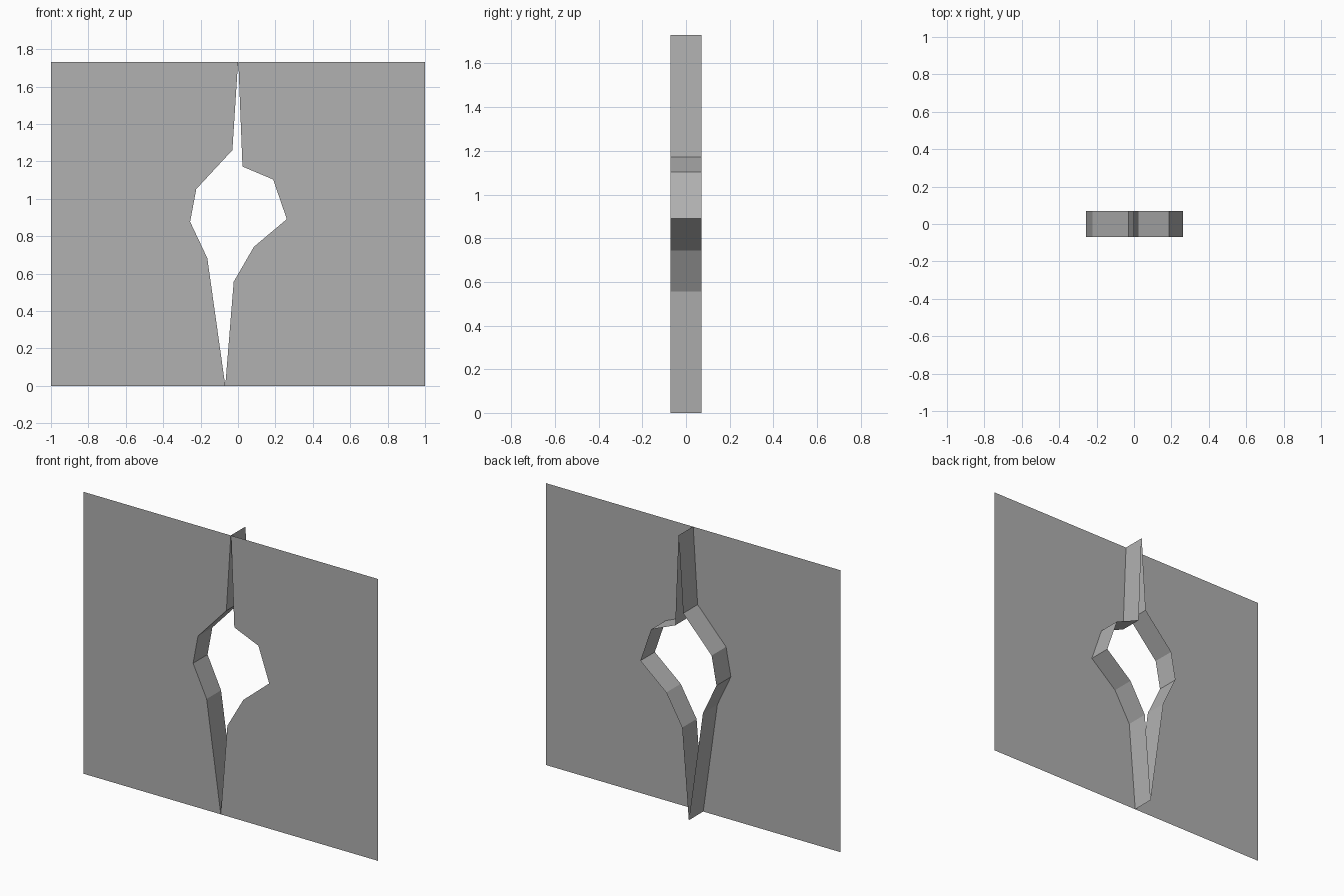
import bpy, bmesh

if "Cube" in bpy.data.objects:
    bpy.data.objects.remove(bpy.data.objects["Cube"])

FRONT, BACK, TOP = -0.07, 0.07, 1.73

# Jagged edges of the crack (x, z), listed from top tip to bottom tip
left_edge = [(0, TOP), (-0.03, 1.26), (-0.223, 1.052), (-0.256, 0.877),
             (-0.164, 0.682), (-0.068, 0)]
right_edge = [(0.002, TOP), (0.024, 1.172), (0.188, 1.103), (0.261, 0.891),
              (0.085, 0.743), (-0.023, 0.556), (-0.068, 0)]

# Dark grey stone
stone = bpy.data.materials.new("dark_grey")
stone.diffuse_color = (0.44, 0.44, 0.44, 1)
stone.use_nodes = True
stone.node_tree.nodes["Principled BSDF"].inputs["Base Color"].default_value = stone.diffuse_color


def make_object(name, bm):
    mesh = bpy.data.meshes.new(name)
    bm.to_mesh(mesh)
    bm.free()
    mesh.materials.append(stone)
    bpy.context.collection.objects.link(bpy.data.objects.new(name, mesh))


def wall_half(name, edge, side):
    # Flat, one-sided wall panel reaching from the outer border to the crack
    outline = edge + [(side, 0), (side, TOP)]
    bm = bmesh.new()
    face = bm.faces.new([bm.verts.new((x, FRONT, z)) for x, z in outline])
    face.normal_update()
    if face.normal.y > 0:
        face.normal_flip()
    make_object(name, bm)


def crack_lining(name, edge, side):
    # Strip of flat faces giving the broken edge its depth behind the wall
    bm = bmesh.new()
    rows = [[bm.verts.new((x, y, z)) for y in (FRONT, BACK)] for x, z in edge]
    for a, b in zip(rows, rows[1:]):
        bm.faces.new([a[0], a[1], b[1], b[0]])
    bm.normal_update()
    # Make the lining face into the opening
    if sum(f.normal.x * f.calc_area() for f in bm.faces) * side > 0:
        bmesh.ops.reverse_faces(bm, faces=bm.faces[:])
    make_object(name, bm)


for label, edge, side in (("left", left_edge, -1), ("right", right_edge, 1)):
    wall_half(label + "_wall", edge, side)
    crack_lining(label + "_crack_lining", edge, side)
